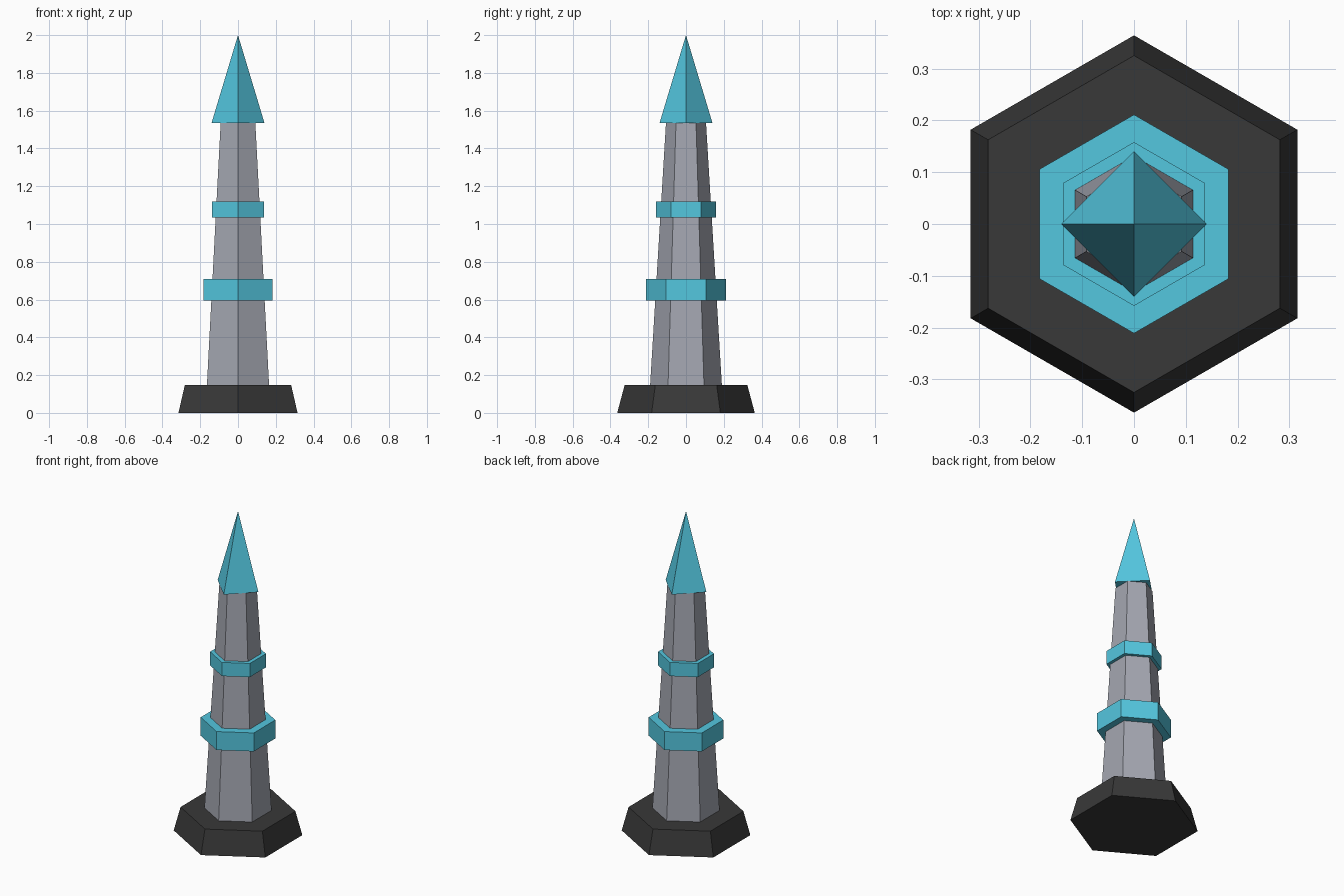
import bpy

if "Cube" in bpy.data.objects:
    bpy.data.objects.remove(bpy.data.objects["Cube"], do_unlink=True)


def material(name, rgb):
    mat = bpy.data.materials.new(name)
    mat.use_nodes = True
    color = (*rgb, 1)
    mat.diffuse_color = color
    mat.node_tree.nodes["Principled BSDF"].inputs["Base Color"].default_value = color
    return mat


def tapered_prism(name, sides, bottom_radius, top_radius, bottom, top, mat):
    """Flat-shaded prism or spire with a corner pointing along y."""
    bpy.ops.mesh.primitive_cone_add(
        vertices=sides, radius1=bottom_radius, radius2=top_radius,
        depth=top - bottom, location=(0, 0, (bottom + top) / 2))
    part = bpy.context.object
    part.name = name
    part.data.materials.append(mat)
    return part


charcoal = material("charcoal", (0.04, 0.04, 0.04))
stone = material("grey stone", (0.37, 0.385, 0.44))
teal = material("bright teal", (0.088, 0.57, 0.74))

# Hexagonal plinth and tapering shaft
tapered_prism("base", 6, 0.364, 0.325, 0, 0.147, charcoal)
tapered_prism("shaft", 6, 0.19, 0.106, 0.147, 1.535, stone)

# Collars around the shaft
for name, radius, bottom, top in (("lower_ring", 0.211, 0.595, 0.71),
                                  ("upper_ring", 0.158, 1.035, 1.12)):
    tapered_prism(name, 6, radius, radius, bottom, top, teal)

# Four-sided spire
tapered_prism("spire", 4, 0.14, 0, 1.535, 2, teal)
